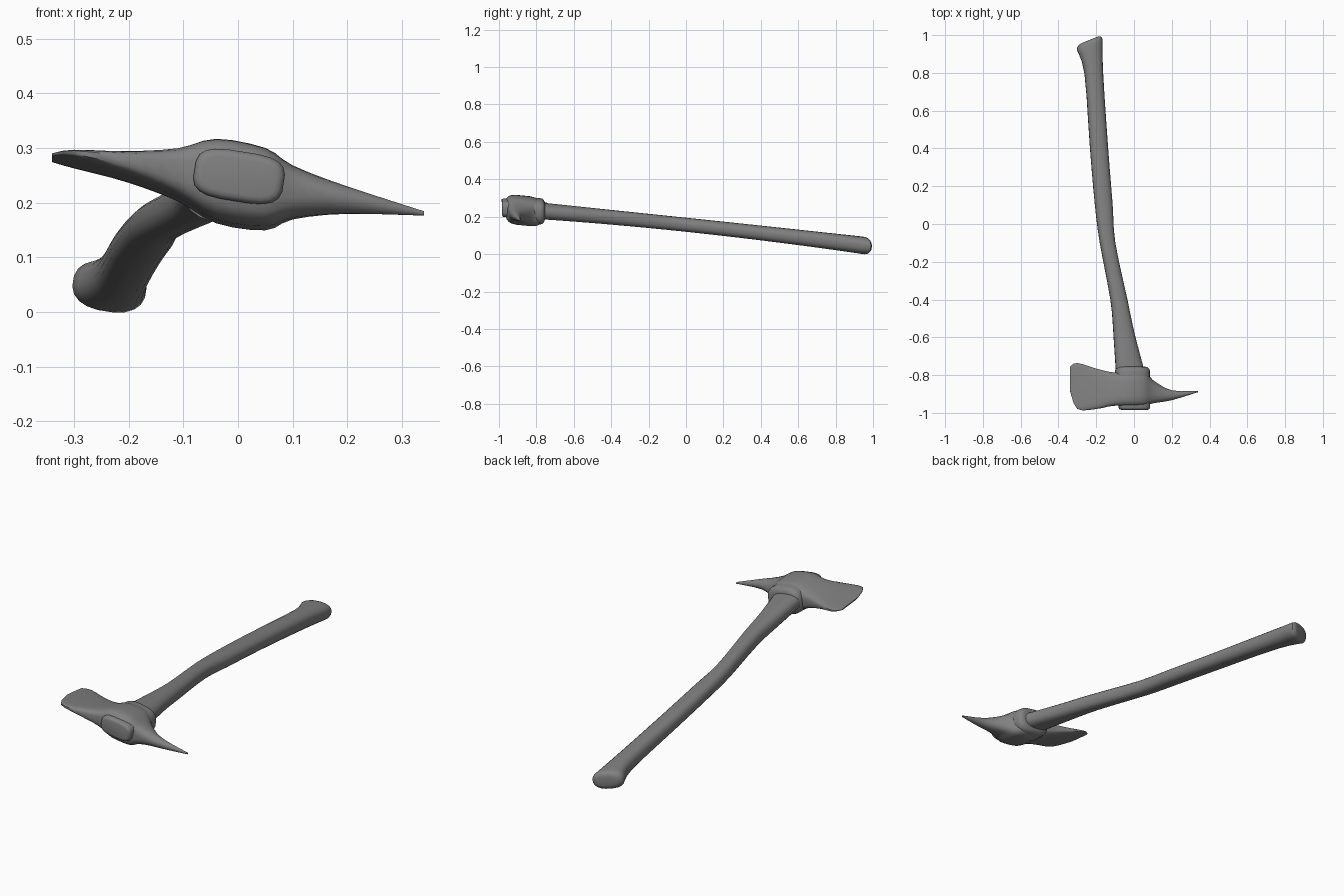
import bpy, bmesh
from math import sin, cos, pi, radians, copysign
from mathutils import Vector

cube = bpy.data.objects.get("Cube")
if cube:
    bpy.data.objects.remove(cube, do_unlink=True)

GREY = (0.22, 0.22, 0.22, 1)
plain_grey = bpy.data.materials.new("plain_grey")
plain_grey.use_nodes = True
plain_grey.diffuse_color = GREY
plain_grey.node_tree.nodes["Principled BSDF"].inputs["Base Color"].default_value = GREY

ROLL = radians(-9)   # sideways lean of the whole tool
PITCH = -0.1         # fall in height from the head to the grip
SIDES = 20


def superellipse(half_width, half_height, power):
    """Points of a rounded box outline."""
    points = []
    for i in range(SIDES):
        angle = 2 * pi * (i + 0.5) / SIDES
        c, s = cos(angle), sin(angle)
        points.append((half_width * copysign(abs(c) ** (2 / power), c),
                       half_height * copysign(abs(s) ** (2 / power), s)))
    return points


def smooth_stations(keys, steps=3):
    """Smooth curve through a few key stations."""
    keys = [Vector(key) for key in keys]
    padded = [keys[0]] + keys + [keys[-1]]
    stations = []
    for a, b, c, d in zip(padded, padded[1:], padded[2:], padded[3:]):
        for step in range(steps):
            t = step / steps
            bend = a * 2 - b * 5 + c * 4 - d
            twist = b * 3 - a - c * 3 + d
            stations.append((b * 2 + (c - a) * t + bend * t * t + twist * t ** 3) / 2)
    return stations + [keys[-1]]


def loft(name, rings, sharp_angle):
    """Skin a list of rings and cap both ends."""
    bm = bmesh.new()
    loops = [[bm.verts.new(point) for point in ring] for ring in rings]
    for near, far in zip(loops, loops[1:]):
        for i in range(SIDES):
            j = (i + 1) % SIDES
            bm.faces.new((near[i], near[j], far[j], far[i]))
    bm.faces.new(loops[0])
    bm.faces.new(loops[-1])
    bmesh.ops.recalc_face_normals(bm, faces=bm.faces)
    mesh = bpy.data.meshes.new(name)
    bm.to_mesh(mesh)
    bm.free()
    mesh.materials.append(plain_grey)
    part = bpy.data.objects.new(name, mesh)
    bpy.context.collection.objects.link(part)
    bpy.ops.object.select_all(action='DESELECT')
    part.select_set(True)
    bpy.context.view_layer.objects.active = part
    bpy.ops.object.shade_smooth_by_angle(angle=radians(sharp_angle))


def handle_ring(centre, half_width, half_height, power, slant=0):
    """Rolled section facing along the handle."""
    ring = []
    for u, w in superellipse(half_width, half_height, power):
        x = u * cos(ROLL) - w * sin(ROLL)
        z = u * sin(ROLL) + w * cos(ROLL)
        ring.append(Vector(centre) + Vector((x, slant * x, z)))
    return ring


def rounded_end(centre, half_width, half_height, power, radius, direction, slant=0):
    """Rings that close a section with a quarter-round edge."""
    x, y, z = centre
    rings = []
    for step in range(4):
        angle = step * pi / 6
        inset = radius * (1 - cos(angle))
        rings.append(handle_ring((x, y + direction * radius * sin(angle), z),
                                 half_width - inset, half_height - inset, power, slant))
    return rings


def head_ring(x, front, back, half_height):
    """Head section: boxy at blade and eye, round towards the spike."""
    middle = (front + back) / 2
    height = 0.233 - 0.16 * x
    power = max(2, min(4, 5 - 20 * x))
    return [Vector((x, middle + v, height + w + PITCH * (middle + v + 0.87)))
            for v, w in superellipse((back - front) / 2, half_height, power)]


# Curved handle: y, centre x, half width
handle_keys = [
    (-0.9, 0, 0.09),
    (-0.6, -0.05, 0.058),
    (-0.4, -0.08, 0.045),
    (-0.1, -0.14, 0.041),
    (0.1, -0.16, 0.047),
    (0.4, -0.185, 0.048),
    (0.8, -0.213, 0.049),
    (0.95, -0.235, 0.068),
]
rings = []
for y, x, half_width in smooth_stations(handle_keys):
    height = 0.157 - 0.105 * y - 0.012 * y * y
    half_height = 0.037 + 0.01 * y * y
    slant = max(0, (y - 0.75) * 2)
    rings.append(handle_ring((x, y, height), half_width, half_height, 2.4, slant))
# The grip end closes with a slanted, rounded butt
rings += rounded_end((x, y, height), half_width, half_height, 2.4, 0.025, 1, slant)[1:]
loft("handle", rings, 40)

# Axe head from blade edge to spike tip: x, front, back, half thickness
head_keys = [
    (-0.34, -0.88, -0.755, 0.003),
    (-0.3, -0.98, -0.735, 0.008),
    (-0.2, -0.98, -0.765, 0.023),
    (-0.11, -0.963, -0.785, 0.045),
    (-0.04, -0.965, -0.777, 0.074),
    (0.05, -0.963, -0.772, 0.072),
    (0.1, -0.95, -0.825, 0.048),
    (0.2, -0.933, -0.88, 0.025),
    (0.34, -0.89, -0.884, 0.004),
]
loft("axe_head", [head_ring(*station) for station in smooth_stations(head_keys)], 50)

# Collar where the handle enters the head
collar = rounded_end((-0.008, -0.78, 0.229), 0.092, 0.068, 2.8, 0.025, 1)
loft("collar", [handle_ring((-0.008, -0.84, 0.229), 0.092, 0.07, 2.8)] + collar, 50)

# Rounded handle end showing through the front of the eye
plug = rounded_end((0.002, -0.97, 0.248), 0.083, 0.046, 3.4, 0.014, -1)
loft("eye_plug", [handle_ring((0.002, -0.94, 0.248), 0.083, 0.046, 3.4)] + plug, 40)
